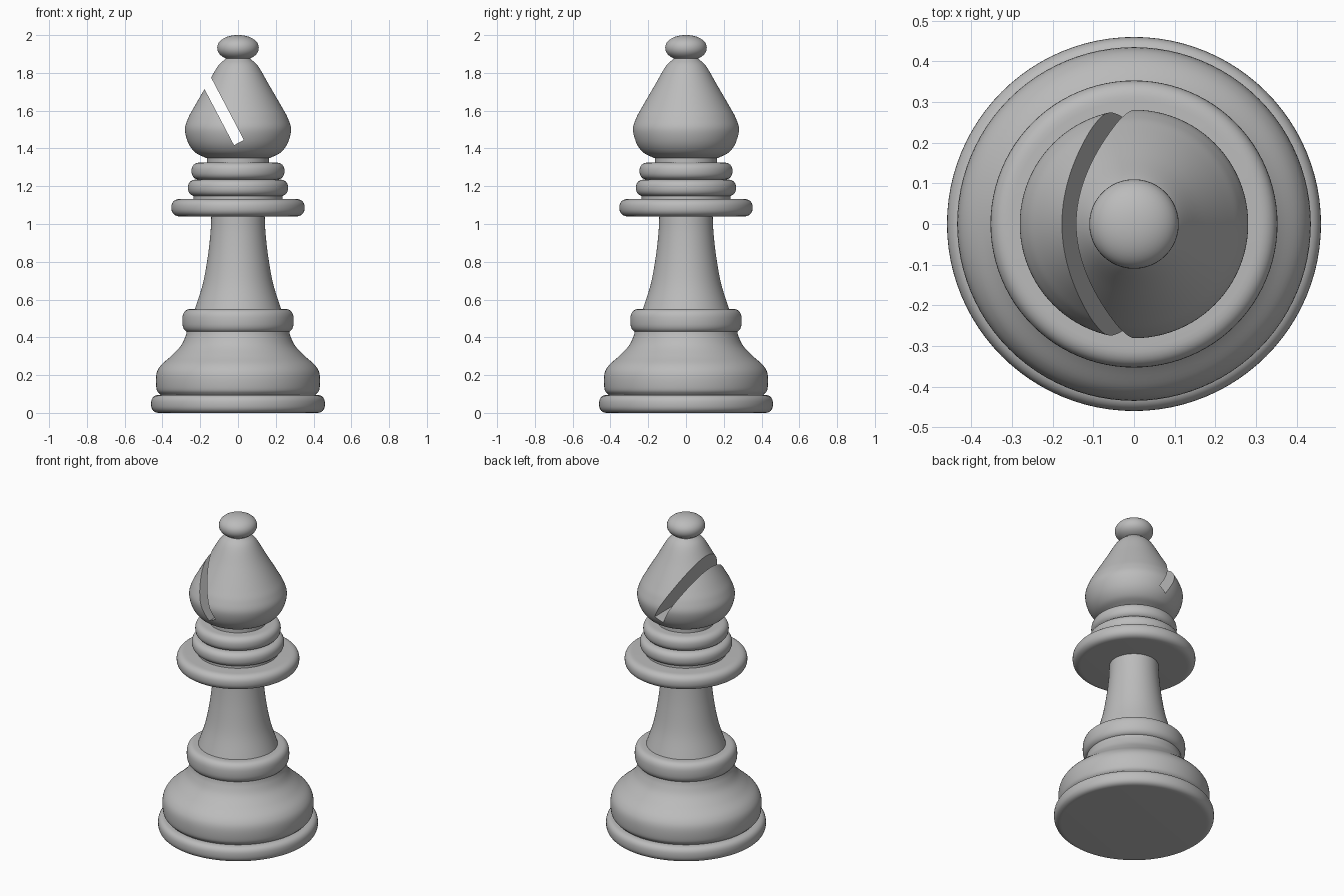
import bpy
import bmesh
from math import cos, sin, pi, radians, atan2
from mathutils import Vector, Matrix

cube = bpy.data.objects.get("Cube")
if cube:
    bpy.data.objects.remove(cube)

SEGMENTS = 96

grey = bpy.data.materials.new("plain grey")
grey.use_nodes = True
GREY = (0.5, 0.5, 0.5, 1)
grey.diffuse_color = GREY
grey.node_tree.nodes["Principled BSDF"].inputs["Base Color"].default_value = GREY


def add_object(name, bm):
    mesh = bpy.data.meshes.new(name)
    bm.to_mesh(mesh)
    bm.free()
    mesh.materials.append(grey)
    obj = bpy.data.objects.new(name, mesh)
    bpy.context.collection.objects.link(obj)
    return obj


def smooth(obj):
    bpy.ops.object.select_all(action="DESELECT")
    obj.select_set(True)
    bpy.context.view_layer.objects.active = obj
    bpy.ops.object.shade_smooth_by_angle(angle=radians(40))


def lathe(name, profile):
    """Spin (radius, height) points around the z axis."""
    bm = bmesh.new()
    verts = [bm.verts.new((r, 0, z)) for r, z in profile]
    edges = [bm.edges.new(pair) for pair in zip(verts, verts[1:])]
    bmesh.ops.spin(bm, geom=verts + edges, cent=(0, 0, 0), axis=(0, 0, 1),
                   angle=2 * pi, steps=SEGMENTS, use_merge=True)
    bmesh.ops.remove_doubles(bm, verts=bm.verts, dist=0.0002)
    bmesh.ops.recalc_face_normals(bm, faces=bm.faces)
    obj = add_object(name, bm)
    smooth(obj)
    return obj


def spline(points, steps=6):
    """Smooth curve through the points."""
    pts = [Vector(p) for p in points]
    pts = [2 * pts[0] - pts[1]] + pts + [2 * pts[-1] - pts[-2]]
    out = []
    for a, b, c, d in zip(pts, pts[1:], pts[2:], pts[3:]):
        for i in range(steps):
            t = i / steps
            out.append(0.5 * (2 * b + (c - a) * t + (2 * a - 5 * b + 4 * c - d) * t ** 2
                              + (3 * b - a - 3 * c + d) * t ** 3))
    return out + [pts[-2]]


def ring(name, radius, bottom, top, bulge, square=1.0, steps=16):
    """Closed disc whose rim is rounded; lower square gives a boxier rim."""
    mid, half = (bottom + top) / 2, (top - bottom) / 2
    profile = [(0, bottom)]
    for i in range(steps + 1):
        a = -pi / 2 + pi * i / steps
        c, s = max(cos(a), 0), sin(a)
        sign = 1 if s >= 0 else -1
        profile.append((radius - bulge + bulge * c ** square,
                        mid + half * sign * abs(s) ** square))
    return lathe(name, profile + [(0, top)])


# Foot, base and shaft
ring("foot_ring", 0.46, 0, 0.095, 0.045, 0.8)
base_curve = spline([(0.41, 0.095), (0.431, 0.125), (0.433, 0.2), (0.41, 0.25),
                     (0.355, 0.3), (0.305, 0.352), (0.28, 0.4), (0.27, 0.435)])
lathe("base", base_curve)
ring("base_collar", 0.295, 0.425, 0.55, 0.05, 0.75)
lathe("shaft", spline([(0.23, 0.545), (0.187, 0.68), (0.161, 0.82),
                       (0.146, 0.95), (0.141, 1.05)]))

# Stacked collars
ring("wide_collar", 0.353, 1.04, 1.133, 0.05, 0.85)
lathe("collar_step", [(0.235, 1.12), (0.235, 1.16)])
ring("middle_collar", 0.265, 1.147, 1.235, 0.045, 0.85)
ring("upper_collar", 0.246, 1.235, 1.325, 0.045, 0.85)
lathe("neck", [(0.165, 1.31), (0.165, 1.36)])

# Head with a slanted slot cut right through
head_curve = spline([(0.17, 1.35), (0.225, 1.378), (0.264, 1.43), (0.281, 1.5),
                     (0.264, 1.56), (0.232, 1.62), (0.165, 1.735), (0.107, 1.835),
                     (0.065, 1.875)])
head = lathe("head", [(0, 1.35)] + head_curve + [(0, 1.875)])

low, high, width = Vector((0.005, 0, 1.431)), Vector((-0.24, 0, 1.897)), 0.059
along = high - low
bm = bmesh.new()
bmesh.ops.create_cube(bm, size=1, matrix=(
    Matrix.Translation((low + high) / 2)
    @ Matrix.Rotation(atan2(along.x, along.z), 4, "Y")
    @ Matrix.Diagonal((width, 1, along.length, 1))))
cutter = add_object("slot_cutter", bm)
cutter.hide_render = True
cut = head.modifiers.new("slot", "BOOLEAN")
cut.operation = "DIFFERENCE"
cut.solver = "EXACT"
cut.object = cutter
bpy.context.view_layer.objects.active = head
bpy.ops.object.modifier_apply(modifier=cut.name)
bpy.data.objects.remove(cutter)
smooth(head)

# Finial
ring("finial", 0.11, 1.865, 2.0, 0.11, 0.95, 24)
